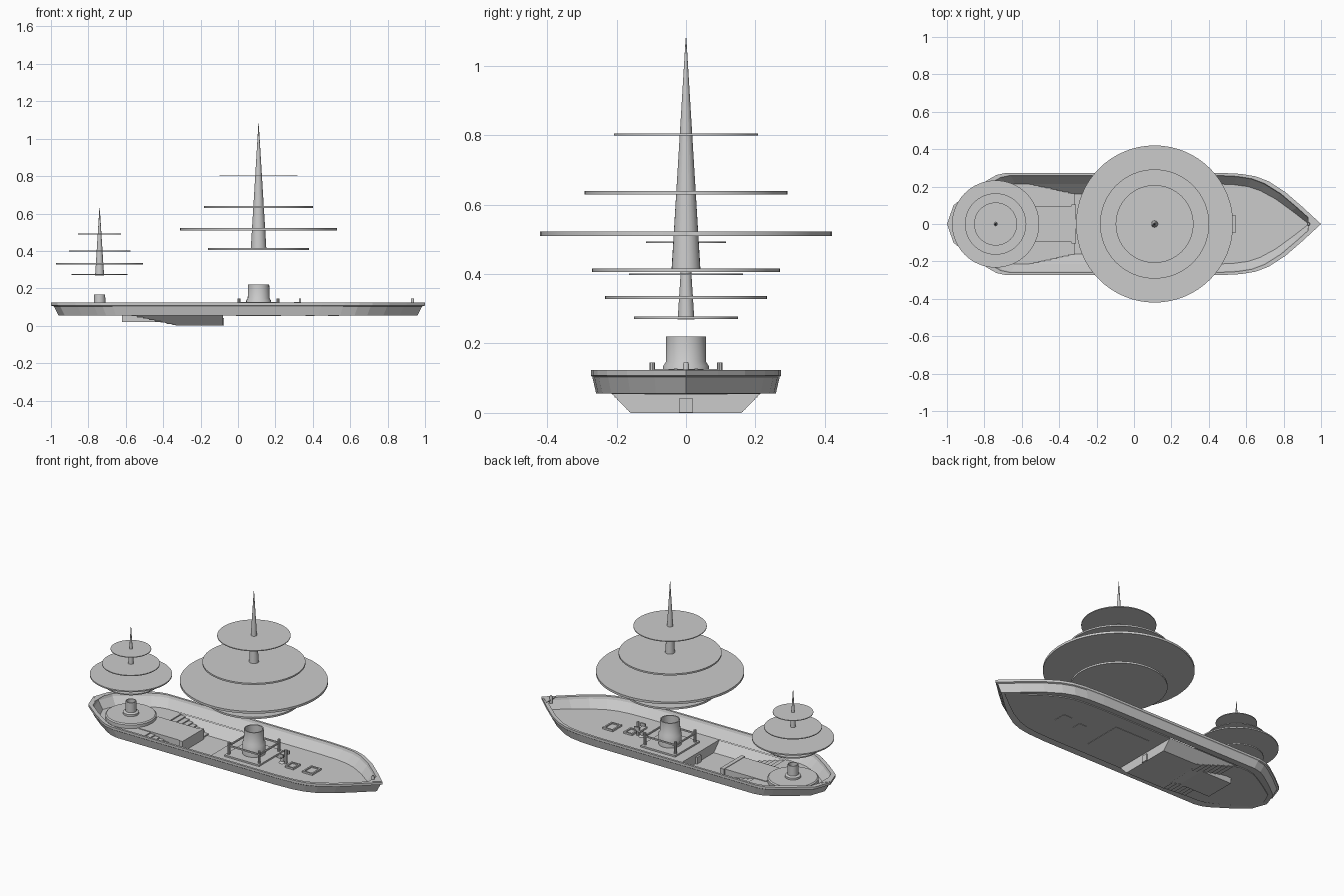
import bpy, bmesh, math
from mathutils import Vector

if "Cube" in bpy.data.objects:
    bpy.data.objects.remove(bpy.data.objects["Cube"])


def mesh_obj(name, verts, faces, smooth=False):
    me = bpy.data.meshes.new(name)
    me.from_pydata(verts, [], faces)
    bm = bmesh.new()
    bm.from_mesh(me)
    bmesh.ops.recalc_face_normals(bm, faces=bm.faces)
    bm.to_mesh(me)
    bm.free()
    ob = bpy.data.objects.new(name, me)
    bpy.context.collection.objects.link(ob)
    if smooth:
        bpy.ops.object.select_all(action='DESELECT')
        ob.select_set(True)
        bpy.context.view_layer.objects.active = ob
        bpy.ops.object.shade_smooth_by_angle(angle=math.radians(35))
    return ob


def box(name, x0, x1, y0, y1, z0, z1):
    v = [(x, y, z) for z in (z0, z1) for x, y in ((x0, y0), (x1, y0), (x1, y1), (x0, y1))]
    f = [(3, 2, 1, 0), (4, 5, 6, 7)] + [(i, (i + 1) % 4, (i + 1) % 4 + 4, i + 4) for i in range(4)]
    return mesh_obj(name, v, f)


def lathe(name, cx, profile, n=48):
    """Revolve (radius, z) points about the vertical line x = cx, with capped ends."""
    v = [(cx + r * math.cos(2 * math.pi * i / n), r * math.sin(2 * math.pi * i / n), z)
         for r, z in profile for i in range(n)]
    f = [(k * n + i, k * n + (i + 1) % n, (k + 1) * n + (i + 1) % n, (k + 1) * n + i)
         for k in range(len(profile) - 1) for i in range(n)]
    last = (len(profile) - 1) * n
    f += [tuple(range(n))[::-1], tuple(range(last, last + n))]
    return mesh_obj(name, v, f, True)


# hull outline, stern to bow, mirrored in y
half = [(-1, 0), (-.965, .1), (-.87, .175), (-.78, .237), (-.735, .262), (-.68, .274), (-.57, .274),
        (-.08, .274), (.45, .274), (.57, .268), (.65, .255), (.72, .228), (.81, .17), (.9, .092), (1, 0)]
outline = half + [(x, -y) for x, y in half[-2:0:-1]]
N = len(outline)


def ring(sx, sy, z):
    return [(x * sx, y * sy, z) for x, y in outline]


# bulwark shell: outer side, rail, sloping inner side, underside
rings = [ring(.96, .945, .056), ring(.985, .985, .104), ring(1, 1, .108), ring(1, 1, .123),
         ring(.97, .95, .123), ring(.965, .93, .108), ring(.935, .785, .06)]
R = len(rings)
mesh_obj("hull_bulwark", sum(rings, []),
         [(k * N + i, k * N + (i + 1) % N, (k + 1) % R * N + (i + 1) % N, (k + 1) % R * N + i)
          for k in range(R) for i in range(N)])

# decks fore and aft of the well
YD = .274 * .785
XA, XS, XF = -.57, -.32, -.08


def deck(name, keep, xcut):
    pts = [p for p in ring(.935, .785, .06) if keep(p[0])] + [(xcut, YD, .06), (xcut, -YD, .06)]
    mid = sum(p[0] for p in pts) / len(pts)
    pts.sort(key=lambda p: math.atan2(p[1], p[0] - mid))
    low = [(x, y, .055) for x, y, z in pts]
    n = len(pts)
    mesh_obj(name, pts + low, [tuple(range(n)), tuple(range(n, 2 * n))[::-1]] +
             [(i, (i + 1) % n, (i + 1) % n + n, i + n) for i in range(n)])


deck("fore_deck", lambda x: x > XF + .01, XF)
deck("stern_deck", lambda x: x < XA - .01, XA)

# sunken well with sloping aft end and sides
YW = .16
mesh_obj("well", [(XA, -YD, .057), (XA, YD, .057), (XF, -YD, .057), (XF, YD, .057),
                  (XS, -YW, 0), (XS, YW, 0), (XF, -YW, 0), (XF, YW, 0)],
         [(0, 1, 5, 4), (4, 5, 7, 6), (2, 6, 7, 3), (1, 3, 7, 5), (0, 4, 6, 2)])
box("well_door", XF - .012, XF + .006, -.02, .02, .001, .042)

# raised house running forward from the stern deck, with stairs either side
box("aft_house", -.62, -.325, -.095, .095, .02, .064)
box("aft_house_face", -.335, -.31, -.105, .105, .001, .067)
STEPS = 8
for s, side in ((-1, "right"), (1, "left")):
    for i in range(STEPS):
        t = i / STEPS
        x = XA + t * (XS - XA)
        y0, y1 = sorted((s * .09, s * (YD - t * (YD - YW) - .003)))
        z = .06 - t * .056
        box(f"stair_{side}_{i}", x, x + .032, y0, y1, z - .008, z)

# bow cap, bow post and stern cap
mesh_obj("bow_cap", [(.93, -.05, .119), (.93, .05, .119), (.99, 0, .119),
                     (.93, -.05, .125), (.93, .05, .125), (.99, 0, .125)],
         [(2, 1, 0), (3, 4, 5), (0, 1, 4, 3), (1, 2, 5, 4), (2, 0, 3, 5)])
lathe("bow_post", .933, [(.009, .1), (.009, .138), (.006, .147)], 12)
mesh_obj("stern_cap", [(-.955, -.05, .122), (-.955, .05, .122), (-.995, 0, .122),
                       (-.955, -.05, .125), (-.955, .05, .125), (-.995, 0, .125)],
         [(0, 1, 2), (5, 4, 3), (0, 3, 4, 1), (1, 4, 5, 2), (2, 5, 3, 0)])

# main platform with railing around the large funnel
MX, SX = .11, -.74
box("main_platform", MX - .12, MX + .12, -.12, .12, .053, .07)
for sx in (-1, 1):
    for sy in (-1, 1):
        lathe("rail_post", 0, [(.008, .065), (.008, .145)], 10).location = (MX + sx * .105, sy * .097, 0)
    x = MX + sx * .105
    box("rail_cross", x - .004, x + .004, -.097, .097, .118, .127)
    y = sx * .097
    box("rail_side", MX - .105, MX + .105, y - .004, y + .004, .118, .127)

# open-topped funnels on their bases
lathe("large_funnel", MX, [(.066, .068), (.066, .135), (.058, .147), (.057, .22), (.05, .22), (.05, .165)])
lathe("stern_turntable", SX, [(.145, .058), (.145, .082), (.138, .088)])
lathe("small_funnel", SX, [(.045, .086), (.045, .1), (.031, .106), (.03, .167), (.025, .167), (.025, .13)], 32)


# floating stacks: tall spike through four stacked discs
def spire(label, cx, base_z, base_r, tip_z, discs):
    lathe(label + "_spike", cx, [(base_r * .65, base_z + .02), (base_r * .65, base_z - .006),
                                 (base_r, base_z - .006), (.001, tip_z)], 24)
    for i, (z, r, h) in enumerate(discs):
        lathe(f"{label}_disc_{i}", cx, [(r, z - h / 2), (r, z + h / 2)], 64)


spire("large", MX, .412, .042, 1.08,
      [(.411, .27, .011), (.516, .42, .014), (.634, .292, .01), (.802, .208, .005)])
spire("small", SX, .275, .024, .63,
      [(.274, .15, .007), (.332, .233, .008), (.399, .164, .005), (.491, .115, .004)])

# helm stand and seat forward of the platform
lathe("helm_column", .305, [(.018, .06), (.009, .07), (.008, .105)], 12)
box("helm_console", .29, .32, -.035, .035, .1, .112)
box("helm_lever", .327, .337, -.006, .006, .06, .146)
for s in (-1, 1):
    box("helm_arm", .3, .335, s * .03 - .005, s * .03 + .005, .108, .128)


# framed deck hatches
def hatch(name, cx, cy, hx, hy):
    box(name + "_lid", cx - hx, cx + hx, cy - hy, cy + hy, .053, .064)
    for s in (-1, 1):
        box(name + "_frame_end", cx + s * hx - .005, cx + s * hx + .005, cy - hy - .005, cy + hy + .005, .055, .071)
        box(name + "_frame_side", cx - hx, cx + hx, cy + s * hy - .005, cy + s * hy + .005, .055, .071)


hatch("bow_hatch", .51, 0, .03, .04)
hatch("helm_hatch", .385, -.01, .025, .03)
